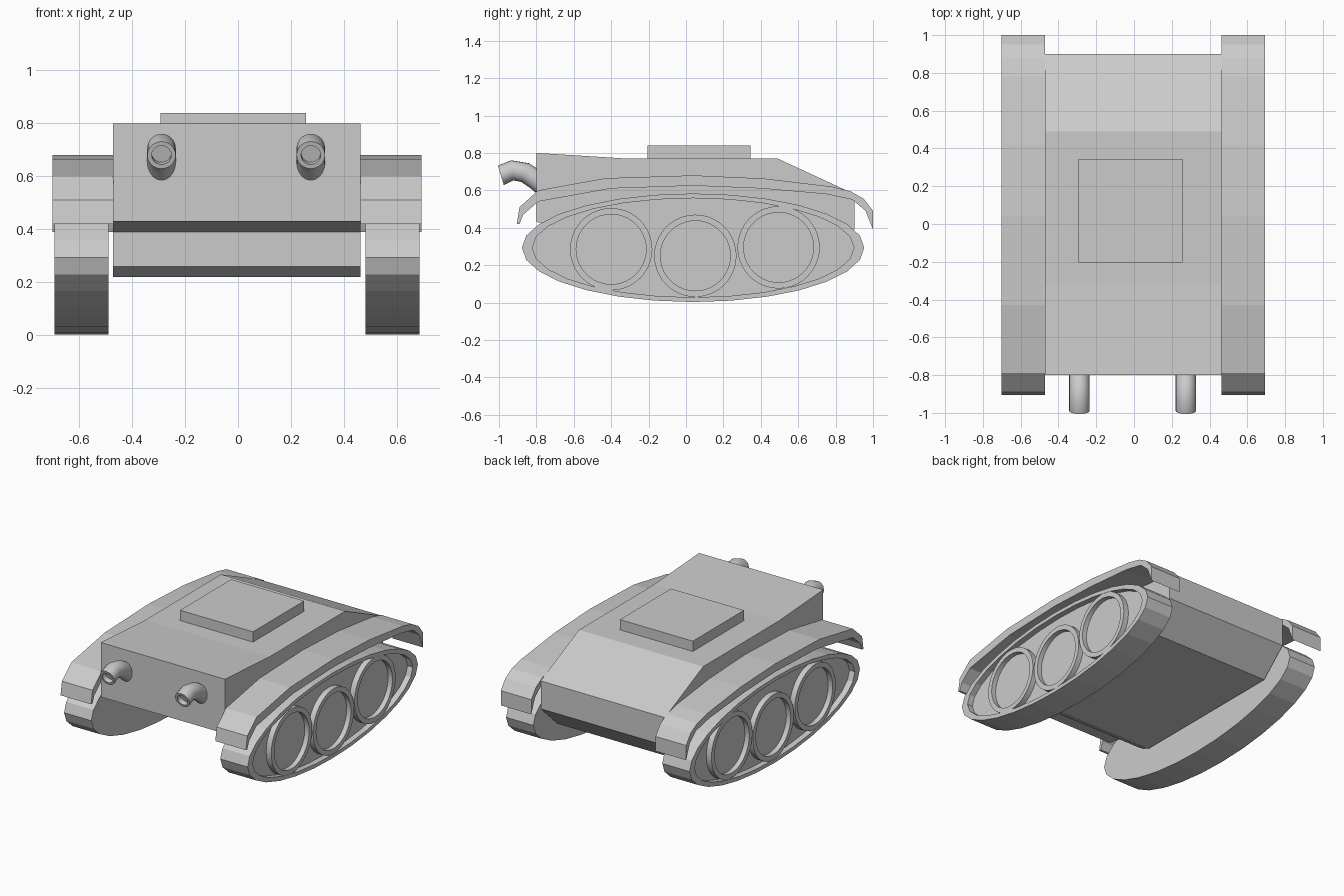
import bpy, bmesh
from math import sin, cos, pi, atan2

if "Cube" in bpy.data.objects:
    bpy.data.objects.remove(bpy.data.objects["Cube"])

CX = -0.004  # mirror centre of the paired parts


def loft(name, rings, smooth=False):
    """Skin a sequence of equal-length point rings and cap both ends."""
    bm = bmesh.new()
    vs = [[bm.verts.new(p) for p in ring] for ring in rings]
    n = len(vs[0])
    for a, b in zip(vs, vs[1:]):
        for i in range(n):
            j = (i + 1) % n
            bm.faces.new((a[i], a[j], b[j], b[i]))
    bm.faces.new(vs[0])
    bm.faces.new(vs[-1])
    bmesh.ops.recalc_face_normals(bm, faces=bm.faces)
    me = bpy.data.meshes.new(name)
    bm.to_mesh(me)
    bm.free()
    ob = bpy.data.objects.new(name, me)
    bpy.context.collection.objects.link(ob)
    if smooth:
        bpy.context.view_layer.objects.active = ob
        bpy.ops.object.select_all(action='DESELECT')
        ob.select_set(True)
        bpy.ops.object.shade_smooth_by_angle(angle=0.6)
    return ob


def extrude(name, profile, x0, x1):
    return loft(name, [[(x, y, z) for y, z in profile] for x in (x0, x1)])


def ellipse(x, y, z, ry, rz, n):
    return [(x, y + ry * cos(2 * pi * i / n), z + rz * sin(2 * pi * i / n)) for i in range(n)]


# Hull side profile (y, z)
hull = [(-0.80, 0.80), (-0.32, 0.77), (0.49, 0.77), (0.90, 0.58), (0.90, 0.39),
        (0.72, 0.22), (-0.42, 0.22), (-0.50, 0.26), (-0.50, 0.39), (-0.80, 0.43)]
extrude("hull", hull, -0.472, 0.462)

# Raised roof hatch
extrude("roof_plate", [(-0.205, 0.75), (0.345, 0.75), (0.345, 0.84), (-0.205, 0.84)], -0.293, 0.256)

# Fender profile: top edge front to back, then underside back to front
fender = [(-0.905, 0.42), (-0.89, 0.51), (-0.79, 0.60), (-0.43, 0.665), (0.04, 0.68),
          (0.42, 0.663), (0.78, 0.62), (0.88, 0.595), (0.95, 0.555), (1.00, 0.49), (1.00, 0.39),
          (0.96, 0.49), (0.89, 0.55), (0.75, 0.58), (0.40, 0.61), (0.04, 0.625),
          (-0.40, 0.61), (-0.79, 0.54), (-0.87, 0.47), (-0.89, 0.42)]
wheels = [(-0.40, 0.285), (0.05, 0.25), (0.495, 0.295)]

for side, s in (("left", -1), ("right", 1)):
    X = lambda d: CX + s * d
    extrude(side + "_fender", fender, X(0.467), X(0.697))
    # Oval track with a recessed outer face
    loft(side + "_track", [ellipse(X(d), 0.038, 0.293, ry, rz, 28) for d, ry, rz in (
        (0.485, 0.915, 0.29), (0.69, 0.915, 0.29), (0.69, 0.86, 0.265), (0.65, 0.86, 0.265))])
    # Dished road wheels
    for k, (y, z) in enumerate(wheels):
        loft(f"{side}_wheel_{k + 1}", [ellipse(X(d), y, z, r, r, 40) for d, r in (
            (0.63, 0.22), (0.688, 0.22), (0.688, 0.187), (0.655, 0.187))], True)

# Bent front pipes with hollow mouths: (y, z, tilt, radius)
R = 0.054
path = [(-0.77, 0.63, 0.6, R), (-0.80, 0.655, 0.6, R), (-0.86, 0.695, 0.4, R), (-0.93, 0.707, -0.1, R),
        (-0.99, 0.68, -0.3, R), (-0.99, 0.68, -0.3, 0.037), (-0.96, 0.689, -0.3, 0.037)]
for side, cx in (("left", -0.289), ("right", 0.275)):
    rings = []
    for y, z, t, r in path:
        rings.append([(cx + r * cos(a), y + r * sin(a) * sin(t), z + r * sin(a) * cos(t))
                      for a in (2 * pi * i / 20 for i in range(20))])
    loft(side + "_pipe", rings, True)
